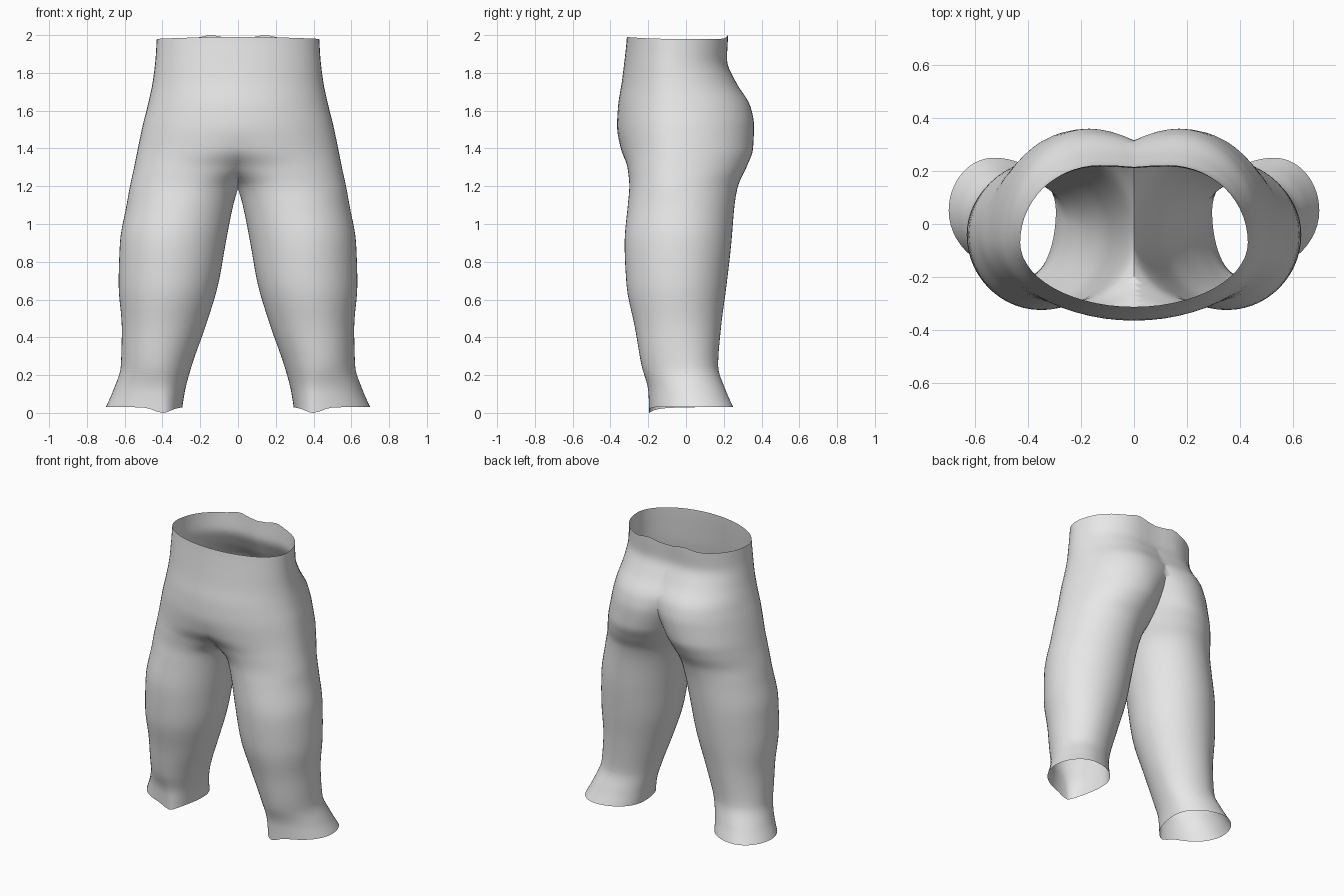
import bpy, bmesh, math

if "Cube" in bpy.data.objects:
    bpy.data.objects.remove(bpy.data.objects["Cube"])

# Half-garment sections: z, outer x, front apex x, front inner x, front y,
# back apex x, back inner x, back y, side y  (inner x < 0 is trimmed at the seam)
SECTIONS = [
    (0.03, .70, .40, .295, -.195, .53, .295, .25, .05),
    (0.12, .66, .41, .28, -.20, .50, .28, .21, .03),
    (0.25, .62, .42, .245, -.235, .45, .245, .17, .0),
    (0.45, .615, .40, .175, -.27, .41, .175, .185, -.03),
    (0.68, .632, .37, .105, -.315, .37, .105, .215, -.04),
    (0.90, .625, .35, .065, -.325, .34, .065, .24, -.04),
    (1.10, .59, .30, .025, -.308, .30, .025, .257, -.04),
    (1.20, .572, .26, -.005, -.30, .27, -.005, .275, -.05),
    (1.30, .55, .20, -.16, -.31, .24, -.05, .32, -.05),
    (1.40, .53, .06, -.40, -.345, .20, -.09, .355, -.05),
    (1.52, .505, 0, -.50, -.365, .17, -.17, .36, -.05),
    (1.62, .48, 0, -.48, -.36, .16, -.28, .342, -.05),
    (1.75, .452, 0, -.45, -.34, .14, -.42, .265, -.06),
    (1.87, .437, 0, -.44, -.325, .13, -.50, .217, -.07),
    (1.98, .43, 0, -.43, -.313, .13, -.50, .222, -.07),
]
AROUND, STEPS = 56, 5


def slopes(col):
    """Smooth, non-overshooting slopes of one column against height."""
    d = [(b[col] - a[col]) / (b[0] - a[0]) for a, b in zip(SECTIONS, SECTIONS[1:])]
    mid = [2 * p * q / (p + q) if p * q > 0 else 0 for p, q in zip(d, d[1:])]
    return [d[0]] + mid + [d[-1]]


def blended_sections():
    m = [slopes(c) for c in range(9)]
    for i, (a, b) in enumerate(zip(SECTIONS, SECTIONS[1:])):
        h = b[0] - a[0]
        for s in range(STEPS):
            t = s / STEPS
            yield [(1 + 2 * t) * (1 - t) ** 2 * a[c] + t * (1 - t) ** 2 * h * m[c][i]
                   + t * t * (3 - 2 * t) * b[c] + t * t * (t - 1) * h * m[c][i + 1]
                   for c in range(9)]
    yield list(SECTIONS[-1])


def section_points(row):
    """Closed ring made of four quarter ellipses."""
    z, xo, xf, xif, yf, xb, xib, yb, cy = row
    for j in range(AROUND):
        t = 2 * math.pi * j / AROUND
        c, s = math.cos(t), math.sin(t)
        ax, ix, ay = (xb, xib, yb) if s >= 0 else (xf, xif, yf)
        x = ax + (xo - ax if c >= 0 else ax - ix) * c
        y = cy + abs(ay - cy) * s
        zz = z
        if z < 0.031:      # uneven hem, dipping at the front
            zz -= 0.03 * math.exp(-((x - .40) / .06) ** 2) if s < 0 else 0
        elif z > 1.979:    # waist edge rising at the back and a little in front
            zz += 0.02 * math.exp(-((x - .14) / .07) ** 2) if s > 0 else 0
            zz += 0.01 * s * s if s < 0 else 0
        yield x, y, zz


# Trousers: loft one leg, trim it at the centre seam, mirror it
bm = bmesh.new()
rings = [[bm.verts.new(p) for p in section_points(r)] for r in blended_sections()]
for lo, hi in zip(rings, rings[1:]):
    for j in range(AROUND):
        k = (j + 1) % AROUND
        bm.faces.new((lo[j], lo[k], hi[k], hi[j]))
bmesh.ops.bisect_plane(bm, geom=bm.verts[:] + bm.edges[:] + bm.faces[:], dist=1e-4,
                       plane_co=(0, 0, 0), plane_no=(1, 0, 0), clear_inner=True)
mesh = bpy.data.meshes.new("trousers")
bm.to_mesh(mesh)
bm.free()
trousers = bpy.data.objects.new("trousers", mesh)
bpy.context.collection.objects.link(trousers)

fabric = bpy.data.materials.new("light grey fabric")
fabric.diffuse_color = (0.8, 0.8, 0.8, 1)
fabric.use_nodes = True
fabric.node_tree.nodes["Principled BSDF"].inputs["Base Color"].default_value = fabric.diffuse_color
mesh.materials.append(fabric)

mirror = trousers.modifiers.new("mirror", 'MIRROR')
mirror.use_clip = True
mirror.merge_threshold = 0.001
bpy.context.view_layer.objects.active = trousers
trousers.select_set(True)
bpy.ops.object.modifier_apply(modifier="mirror")
bpy.ops.object.shade_smooth_by_angle(angle=math.radians(60))
